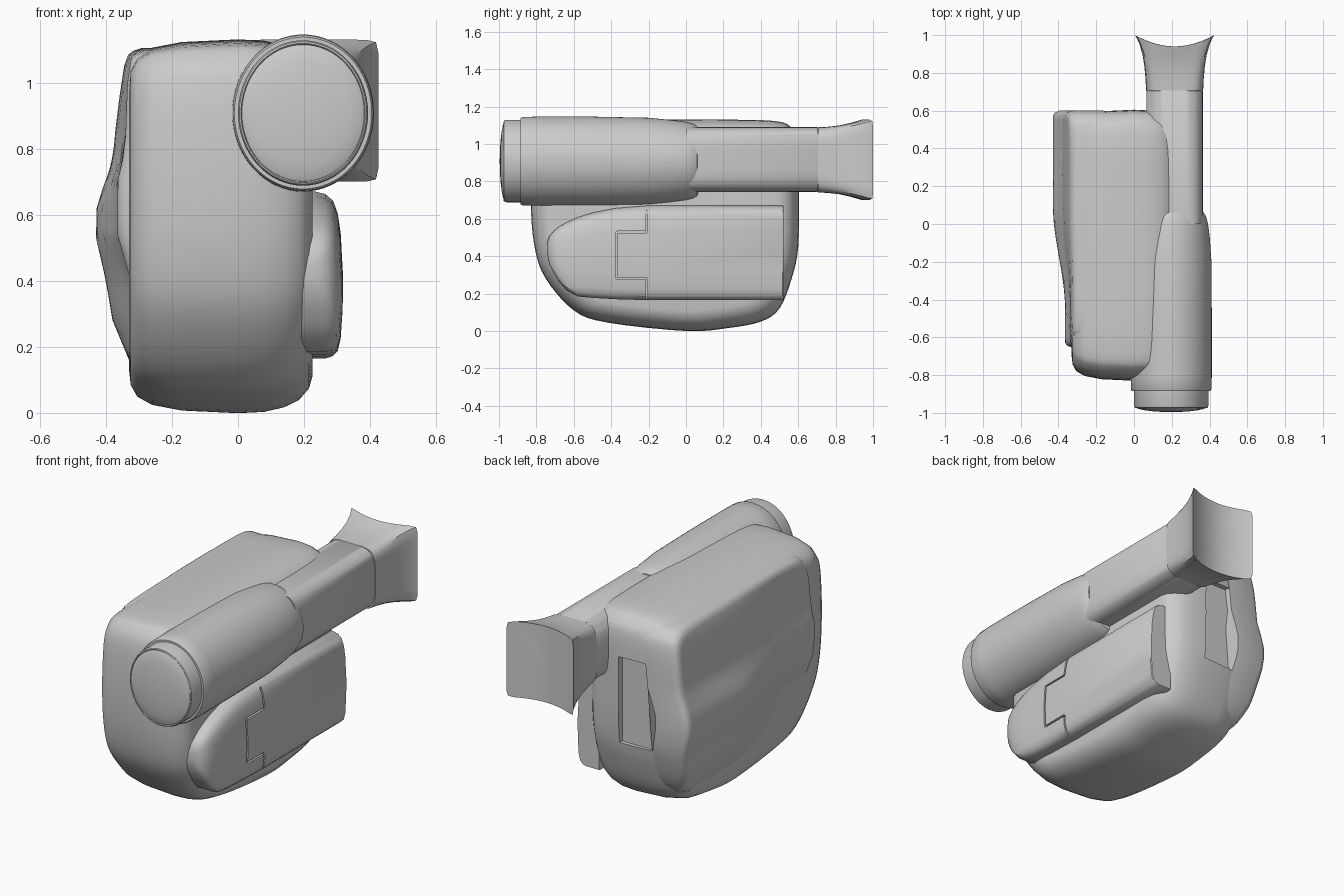
import bpy, bmesh, math
from mathutils import Vector

if "Cube" in bpy.data.objects:
    bpy.data.objects.remove(bpy.data.objects["Cube"])


def loft(name, rings, angle=35):
    """Skin a list of equal-length closed rings and cap the ends."""
    bm = bmesh.new()
    vs = [[bm.verts.new(p) for p in r] for r in rings]
    n = len(rings[0])
    for a, b in zip(vs, vs[1:]):
        for i in range(n):
            j = (i + 1) % n
            bm.faces.new((a[i], a[j], b[j], b[i]))
    bm.faces.new(vs[0])
    bm.faces.new(vs[-1])
    bmesh.ops.recalc_face_normals(bm, faces=bm.faces)
    me = bpy.data.meshes.new(name)
    bm.to_mesh(me)
    bm.free()
    ob = bpy.data.objects.new(name, me)
    bpy.context.collection.objects.link(ob)
    smooth(ob, angle)
    return ob


def smooth(ob, angle=35):
    bpy.ops.object.select_all(action='DESELECT')
    ob.select_set(True)
    bpy.context.view_layer.objects.active = ob
    bpy.ops.object.shade_smooth_by_angle(angle=math.radians(angle))


def carve(ob, lo, hi):
    """Cut a box given by two corners out of an object."""
    lo, hi = Vector(lo), Vector(hi)
    bpy.ops.mesh.primitive_cube_add(size=1, location=(lo + hi) / 2)
    cutter = bpy.context.object
    cutter.scale = hi - lo
    cutter.hide_render = True
    mod = ob.modifiers.new("cut", 'BOOLEAN')
    mod.operation, mod.object, mod.solver = 'DIFFERENCE', cutter, 'EXACT'
    bpy.context.view_layer.objects.active = ob
    bpy.ops.object.modifier_apply(modifier=mod.name)
    bpy.data.objects.remove(cutter, do_unlink=True)


def spline(pts, sub=4):
    """Closed Catmull-Rom curve through 2D points."""
    out, n = [], len(pts)
    for i in range(n):
        a, b, c, d = (Vector(pts[(i + k) % n]) for k in (-1, 0, 1, 2))
        for s in range(sub):
            t = s / sub
            out.append(0.5 * (2 * b + (c - a) * t + (2 * a - 5 * b + 4 * c - d) * t * t
                              + (3 * b - a - 3 * c + d) * t ** 3))
    return out


def table(tab, v):
    """Piecewise linear lookup."""
    if v <= tab[0][0]:
        return tab[0][1]
    for (a, p), (b, q) in zip(tab, tab[1:]):
        if v <= b:
            return p + (q - p) * (v - a) / (b - a)
    return tab[-1][1]


def oval(y, rx, rz, p=2, cx=0.197, cz=0.908, dip=0, n=64, f=1):
    """Superellipse ring around the y axis; dip curves it backwards at the sides."""
    ring = []
    for i in range(n):
        t = 2 * math.pi * i / n
        c, s = math.cos(t), math.sin(t)
        r = f * (abs(c) ** p + abs(s) ** p) ** (-1 / p)
        ring.append((cx + rx * r * c, y + dip * (r * c) ** 2, cz + rz * r * s))
    return ring


# Main body: side outline (y, z) lofted across x with rounded edges
outline = spline([(0, 0), (.22, .015), (.4, .05), (.5, .12), (.565, .28), (.6, .45),
                  (.605, .75), (.6, 1.0), (.565, 1.085), (.48, 1.122), (.2, 1.13),
                  (-.35, 1.13), (-.68, 1.12), (-.77, 1.085), (-.815, .98), (-.83, .7),
                  (-.81, .45), (-.75, .28), (-.6, .11), (-.42, .045)])
CY, CZ = -.11, .565
body = loft("body", [
    [(x, CY + (p.x - CY) * (1 - d / .715), CZ + (p.y - CZ) * (1 - d / .565)) for p in outline]
    for x, d in [(-.33, .13), (-.325, .085), (-.305, .05), (-.26, .025), (-.17, .008),
                 (.0, 0), (.08, .004), (.14, .018), (.185, .04), (.215, .075), (.225, .11)]], 40)
# Recess in the back
carve(body, (-.24, .57, .40), (0, .8, .89))
smooth(body)

# Hand grip shell on the left, with a ridge along its middle
back = [(.05, .25), (.1, .28), (.16, .33), (.28, .38), (.4, .40), (.53, .43), (.62, .428),
        (.68, .41), (.76, .38), (.85, .372), (.95, .36), (1.05, .345), (1.12, .32)]
front = [(.05, .27), (.15, .305), (.4, .325), (.54, .365), (.7, .365), (.8, .342),
         (1.0, .335), (1.1, .32)]


def grip_x(y, z):
    t = min(max((y + .45) / .55, 0), 1)
    t = t * t * (3 - 2 * t)
    return -(table(front, z) * (1 - t) + table(back, z) * t)


rings = []
for f, drop in [(1, .2), (1, .035), (.985, .012), (.96, 0), (.92, 0), (.86, 0), (.78, 0),
                (.7, 0), (.6, 0), (.5, 0), (.4, 0), (.3, 0), (.2, 0), (.1, 0), (.01, 0)]:
    ring = []
    for p in outline:
        y = -.025 + (p.x - CY) * f * .875
        z = .59 + (p.y - CZ) * f * .91
        ring.append((grip_x(y, z) + drop, y, z))
    rings.append(ring)
loft("hand_grip", rings, 40)

# Lens barrel, front ring and domed glass
loft("lens_barrel", [oval(y, rx, rz) for y, rx, rz in [
    (-.885, .19, .21), (-.885, .208, .23), (-.875, .213, .236), (-.8, .215, .238),
    (-.5, .215, .238), (-.2, .213, .232), (-.08, .205, .22), (.0, .195, .21),
    (.04, .185, .20), (.06, .172, .187), (.065, .155, .17)]])
loft("lens_ring", [oval(y, rx, rz) for y, rx, rz in [
    (-.85, .197, .22), (-.96, .197, .22), (-.972, .193, .216), (-.975, .188, .211),
    (-.97, .185, .207)]])
loft("lens_glass", [oval(y, .188 * f, .21 * f) for y, f in [
    (-.95, 1), (-.973, .985), (-.979, .92), (-.986, .75), (-.992, .5), (-.995, .25),
    (-.996, .02)]])

# Viewfinder tube and flared eyecup
loft("viewfinder_tube", [oval(y, .15 * f, .173 * f, 4, .215, .917) for y, f in [
    (0, 1), (.703, 1), (.708, .98)]])
cup = [oval(y, rx, rz, p, .215, .915, dip) for y, rx, rz, p, dip in [
    (.705, .14, .165, 4, 0), (.706, .151, .174, 5, 0), (.76, .154, .177, 6, .006),
    (.82, .160, .184, 8, .015), (.87, .170, .195, 10, .027), (.91, .186, .206, 14, .042),
    (.93, .20, .212, 18, .053), (.94, .21, .215, 20, .06)]]
cup += [oval(.94, .21, .215, 20, .215, .915, .06, f=f) for f in (.97, .8, .6, .4, .2, .02)]
loft("eyecup", cup)

# Fold-out screen panel: cross-section swept along y, tapering to the front
section = [(.18, 0), (.265, 0), (.285, .012), (.302, .045), (.311, .12), (.317, .3),
           (.318, .5), (.311, .75), (.302, .87), (.288, .945), (.265, .985), (.235, 1), (.18, 1)]
panel = loft("screen_panel", [
    [(.2 + (x - .2) * k, y, lo + (hi - lo) * u) for x, u in section]
    for y, lo, hi, k in [
        (-.742, .41, .47, .4), (-.732, .36, .505, .62), (-.71, .315, .533, .8),
        (-.68, .265, .557, .9), (-.64, .218, .58, .96), (-.58, .185, .607, .99),
        (-.5, .177, .632, 1), (-.38, .17, .656, 1), (-.21, .165, .67, 1),
        (.515, .165, .67, 1), (.52, .168, .667, .97)]])
# Hinge seams
g = .005
for y0, y1, z0, z1 in [(-.21 - g, -.21 + g, .53, .8), (-.21 - g, -.21 + g, .05, .28),
                       (-.37 - g, -.37 + g, .28, .53), (-.37, -.21, .53 - g, .53 + g),
                       (-.37, -.21, .28 - g, .28 + g)]:
    carve(panel, (.285, y0, z0), (.4, y1, z1))
smooth(panel)
